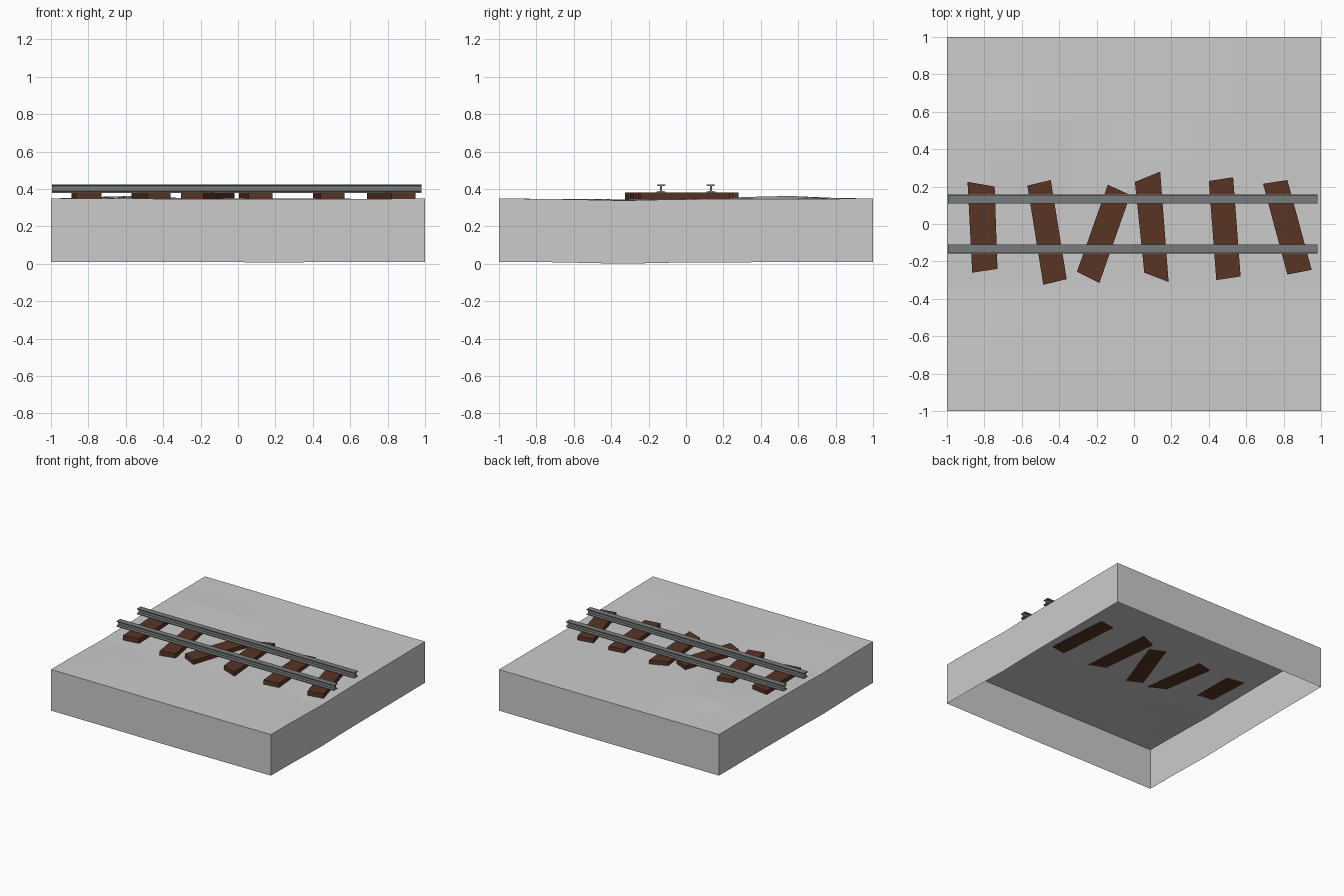
import bpy, math

if "Cube" in bpy.data.objects:
    bpy.data.objects.remove(bpy.data.objects["Cube"])


def material(name, colour):
    m = bpy.data.materials.new(name)
    m.diffuse_color = (*colour, 1)
    m.use_nodes = True
    m.node_tree.nodes["Principled BSDF"].inputs["Base Color"].default_value = m.diffuse_color
    return m


def make(name, verts, faces, mat=None):
    me = bpy.data.meshes.new(name)
    me.from_pydata(verts, [], faces)
    me.update()
    ob = bpy.data.objects.new(name, me)
    bpy.context.collection.objects.link(ob)
    if mat:
        me.materials.append(mat)
    return ob


def prism(name, bottom, top, mat):
    """Solid between two matching loops, the first counter-clockwise seen from the second."""
    n = len(bottom)
    faces = [tuple(reversed(range(n))), tuple(range(n, 2 * n))]
    faces += [(i, (i + 1) % n, (i + 1) % n + n, i + n) for i in range(n)]
    return make(name, bottom + top, faces, mat)


wood = material("dark_wood", (0.10, 0.035, 0.018))
steel = material("rail_steel", (0.19, 0.20, 0.20))


# Ground: gently uneven 9 x 9 surface with a skirt, open underneath
def height(x, y):
    bump = 0.017 * math.exp(-((x + 0.6) ** 2 + (y - 0.5) ** 2) / 0.07)
    dip = -0.008 * math.exp(-((y + 0.36) ** 2) / 0.05) * (0.5 + 0.5 * x * x)
    return 0.347 + bump + dip + 0.002 * math.sin(3.1 * x + 1) * math.cos(2.3 * y)


N = 9
DEPTH = 0.337
verts = []
for j in range(N + 1):
    for i in range(N + 1):
        x, y = -1 + 2 * i / N, -1 + 2 * j / N
        verts.append((x, y, height(x, y)))
W = N + 1
faces = [(j * W + i, j * W + i + 1, (j + 1) * W + i + 1, (j + 1) * W + i)
         for j in range(N) for i in range(N)]
border = ([i for i in range(N)] + [j * W + N for j in range(N)]
          + [N * W + i for i in range(N, 0, -1)] + [j * W for j in range(N, 0, -1)])
base = len(verts)
low = min(verts[b][2] for b in border)
verts += [(verts[b][0], verts[b][1], verts[b][2] - low) for b in border]
K = len(border)
for k in range(K):
    n = (k + 1) % K
    faces.append((border[k], base + k, base + n, border[n]))
make("ground", verts, faces)

# Sleepers: crooked planks, corners from back left clockwise
planks = [
    [(-.89, .225), (-.745, .2), (-.73, -.24), (-.865, -.26)],
    [(-.57, .205), (-.445, .235), (-.36, -.295), (-.485, -.325)],
    [(-.14, .21), (-.02, .155), (-.185, -.315), (-.305, -.255)],
    [(.005, .225), (.14, .28), (.185, -.31), (.055, -.26)],
    [(.4, .23), (.53, .25), (.57, -.28), (.44, -.3)],
    [(.69, .215), (.82, .235), (.95, -.245), (.82, -.27)],
]
for n, corners in enumerate(planks, 1):
    loop = corners[::-1]
    prism(f"sleeper_{n}", [(x, y, 0.343) for x, y in loop],
          [(x, y, 0.38) for x, y in loop], wood)

# Rails: I-shaped profile swept along x
half = [(.024, .379), (.024, .386), (.005, .389), (.005, .415), (.023, .418), (.023, .425)]
profile = half + [(-y, z) for y, z in reversed(half)]
for name, yc in (("rail_front", -.133), ("rail_back", .133)):
    prism(name, [(-.995, yc + y, z) for y, z in profile],
          [(.98, yc + y, z) for y, z in profile], steel)
